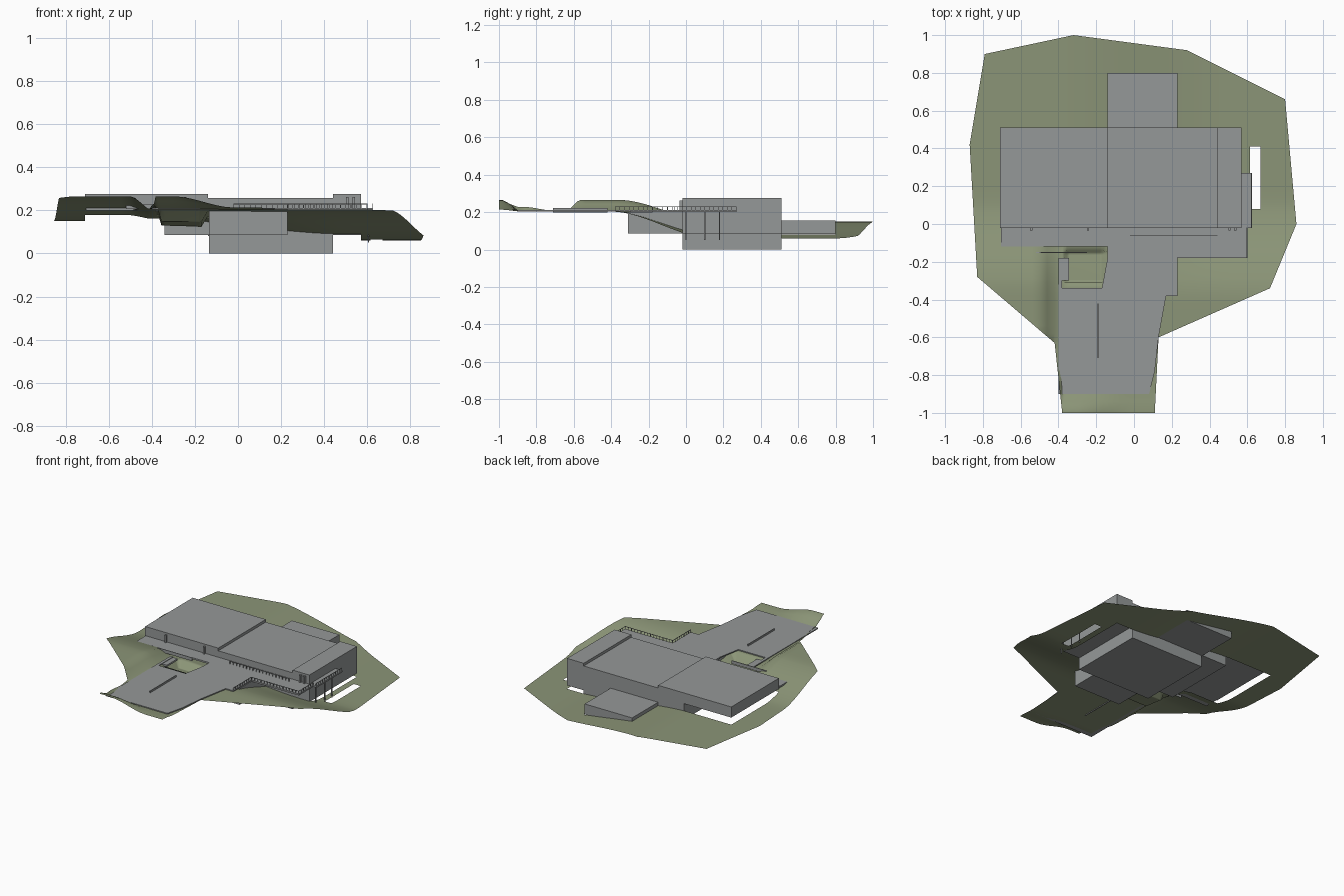
import bpy, bmesh
from mathutils import Vector

cube = bpy.data.objects.get("Cube")
if cube:
    bpy.data.objects.remove(cube, do_unlink=True)


def material(name, rgb):
    m = bpy.data.materials.new(name)
    m.use_nodes = True
    m.diffuse_color = (*rgb, 1)
    m.node_tree.nodes["Principled BSDF"].inputs["Base Color"].default_value = (*rgb, 1)
    return m


CONCRETE = material("concrete_grey", (0.30, 0.315, 0.315))
GRASS = material("grass_green", (0.26, 0.30, 0.185))


def finish(bm, name, mat):
    mesh = bpy.data.meshes.new(name)
    bm.to_mesh(mesh)
    bm.free()
    mesh.materials.append(mat)
    ob = bpy.data.objects.new(name, mesh)
    bpy.context.collection.objects.link(ob)
    return ob


def add_box(bm, x0, x1, y0, y1, z0, z1):
    for v in bmesh.ops.create_cube(bm, size=1)["verts"]:
        v.co = Vector((x1 if v.co.x > 0 else x0,
                       y1 if v.co.y > 0 else y0,
                       z1 if v.co.z > 0 else z0))


def box(name, *bounds):
    bm = bmesh.new()
    add_box(bm, *bounds)
    return finish(bm, name, CONCRETE)


def slab(name, outline, z0, z1):
    bm = bmesh.new()
    face = bm.faces.new([bm.verts.new((x, y, z0)) for x, y in outline])
    top = bmesh.ops.extrude_face_region(bm, geom=[face])["geom"]
    for v in top:
        if isinstance(v, bmesh.types.BMVert):
            v.co.z = z1
    bmesh.ops.recalc_face_normals(bm, faces=bm.faces[:])
    return finish(bm, name, CONCRETE)


def railing(name, start, end, z=0.211, height=0.02, gap=0.025):
    a, b = Vector(start), Vector(end)
    n = max(1, round((b - a).length / gap))
    r = 0.0015
    bm = bmesh.new()
    for i in range(n + 1):
        p = a.lerp(b, i / n)
        add_box(bm, p.x - r, p.x + r, p.y - r, p.y + r, z, z + height)
    add_box(bm, min(a.x, b.x) - r, max(a.x, b.x) + r, min(a.y, b.y) - r,
            max(a.y, b.y) + r, z + height - 2 * r, z + height)
    return finish(bm, name, CONCRETE)


def ease(v, lo, hi):
    t = min(1, max(0, (v - lo) / (hi - lo)))
    return t * t * (3 - 2 * t)


# Hillside: high at the front, falling to a low shelf at the back
PIT = (-0.37, -0.17, -0.31, -0.15)


def ground(x, y):
    hill = ease(-x, 0.40, 0.50)
    front = 0.203 + 0.062 * hill
    back = 0.15 - 0.09 * ease(x, -0.4, 0.5)
    z = front + (back - front) * ease(y, -0.40 + 0.04 * hill, 0.14)
    # bank beside the entrance drive
    corner = max(ease(-y, 0.88, 0.98), ease(-x, 0.37, 0.41) * ease(-y, 0.68, 1.0))
    z += corner * (0.01 + 0.052 * ease(-x, 0.02, 0.3))
    # planted pit
    if PIT[0] < x < PIT[1] and PIT[2] < y < PIT[3]:
        z -= 0.05
    return z


HOLES = [(-0.71, 0.57, -0.02, 0.51), (-0.14, 0.23, 0.51, 0.80), (0.615, 0.67, 0.08, 0.41)]

bm = bmesh.new()
land = [(-0.42, -0.63), (0.13, -0.60), (0.72, -0.34), (0.86, 0.0), (0.80, 0.66),
        (0.28, 0.92), (-0.32, 1.0), (-0.79, 0.90), (-0.87, 0.42), (-0.83, -0.28)]
verts = [bm.verts.new((x, y, 0)) for x, y in land]
bm.faces.new(verts)
drive = [bm.verts.new((x, y, 0)) for x, y in ((-0.38, -1), (0.11, -1))]
bm.faces.new([drive[0], drive[1], verts[1], verts[0]])
for axis in (0, 1):
    cuts = {round(-0.98 + 0.04 * i, 3) for i in range(50)}
    for h in HOLES + [PIT]:
        cuts |= set(h[2 * axis:2 * axis + 2])
    cuts |= {PIT[2 * axis] + 0.015, PIT[2 * axis + 1] - 0.015}
    for c in sorted(cuts):
        point, normal = Vector(), Vector()
        point[axis], normal[axis] = c, 1
        bmesh.ops.bisect_plane(bm, geom=bm.verts[:] + bm.edges[:] + bm.faces[:],
                               dist=0.0005, plane_co=point, plane_no=normal)
gone = []
for f in bm.faces:
    c = f.calc_center_median()
    if any(a < c.x < b and d < c.y < e for a, b, d, e in HOLES):
        gone.append(f)
bmesh.ops.delete(bm, geom=gone, context="FACES")
for v in bm.verts:
    v.co.z = ground(v.co.x, v.co.y)
hillside = finish(bm, "hillside", GRASS)
for p in hillside.data.polygons:
    p.use_smooth = True

# Building volumes
box("basement", -0.135, 0.44, -0.02, 0.51, 0.0, 0.09)
box("central_hall", -0.14, 0.44, -0.02, 0.51, 0.085, 0.256)
box("right_wing", -0.71, -0.14, -0.02, 0.51, 0.20, 0.275)
box("right_lower_floor", -0.34, -0.14, -0.02, 0.51, 0.085, 0.20)
box("left_wing", 0.44, 0.57, -0.02, 0.51, 0.085, 0.275)
box("back_annex", -0.14, 0.23, 0.51, 0.80, 0.082, 0.156)
box("front_lower_room", -0.135, 0.23, -0.31, -0.02, 0.085, 0.20)

# Terraces, balcony and entrance plaza
slab("front_terrace", [(-0.705, -0.12), (-0.14, -0.12), (-0.14, -0.18), (0.60, -0.18),
                       (0.60, -0.02), (-0.705, -0.02)], 0.20, 0.211)
box("side_balcony", 0.57, 0.625, -0.02, 0.27, 0.20, 0.211)
slab("entrance_plaza", [(-0.40, -0.90), (0.08, -0.90), (0.11, -0.78), (0.13, -0.60),
                        (0.17, -0.38), (0.23, -0.38), (0.23, -0.18), (-0.14, -0.18),
                        (-0.17, -0.34), (-0.38, -0.34), (-0.38, -0.18), (-0.40, -0.18)],
     0.204, 0.211)
box("pit_side_step", -0.38, -0.345, -0.30, -0.18, 0.195, 0.207)
box("plaza_wall", -0.193, -0.187, -0.71, -0.42, 0.198, 0.223)
box("pit_guard_wall", -0.52, -0.25, -0.153, -0.149, 0.205, 0.228)

# Railings
railing("terrace_front_railing", (0.23, -0.178), (0.598, -0.178))
railing("terrace_end_railing", (0.598, -0.178), (0.598, -0.02))
railing("balcony_railing", (0.622, -0.02), (0.622, 0.268))
railing("plaza_side_railing", (0.228, -0.378), (0.228, -0.18))
railing("facade_railing", (-0.02, -0.06), (0.44, -0.06))

# Balcony columns and facade piers
for i, y in enumerate((0.0, 0.10, 0.18)):
    box(f"balcony_column_{i + 1}", 0.602, 0.608, y - 0.003, y + 0.003, 0.05, 0.205)
for i, x in enumerate((-0.55, -0.25, 0.50, 0.53)):
    box(f"facade_pier_{i + 1}", x, x + 0.012, -0.035, -0.018, 0.208, 0.262)
